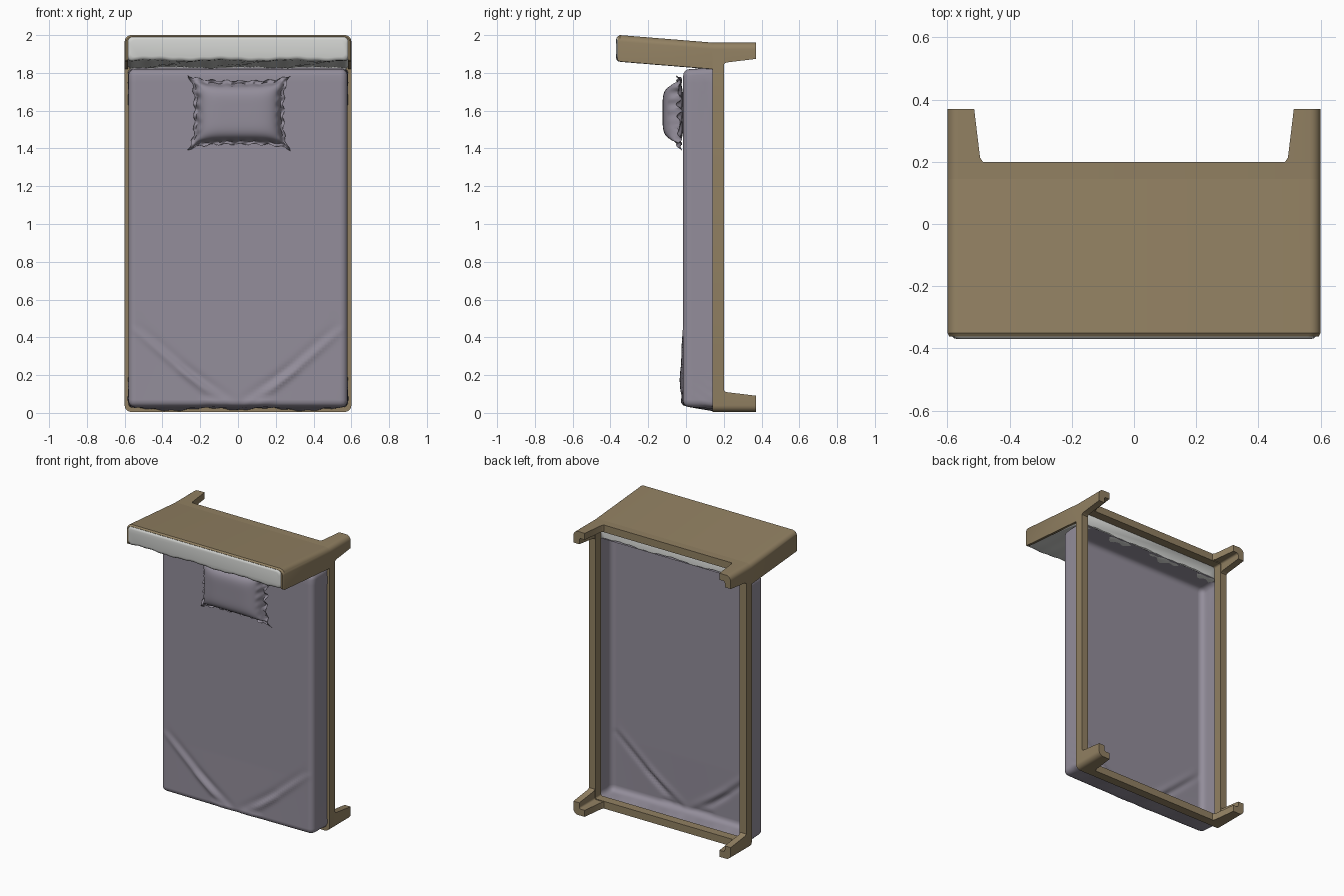
import bpy, bmesh, math
from mathutils import Vector

if "Cube" in bpy.data.objects:
    bpy.data.objects.remove(bpy.data.objects["Cube"])


def material(name, rgb):
    m = bpy.data.materials.new(name)
    m.diffuse_color = (*rgb, 1)
    m.use_nodes = True
    m.node_tree.nodes["Principled BSDF"].inputs["Base Color"].default_value = m.diffuse_color
    return m


WOOD = material("brown_wood", (0.285, 0.217, 0.122))
SHEET = material("mauve_sheet", (0.292, 0.268, 0.325))
PAD = material("pale_grey_padding", (0.66, 0.67, 0.65))


def finish(name, bm, mat, angle=35, recalc=True):
    if recalc:
        bmesh.ops.recalc_face_normals(bm, faces=bm.faces)
    me = bpy.data.meshes.new(name)
    bm.to_mesh(me)
    bm.free()
    me.materials.append(mat)
    me.shade_smooth()
    me.set_sharp_from_angle(angle=math.radians(angle))
    ob = bpy.data.objects.new(name, me)
    bpy.context.collection.objects.link(ob)
    return ob


def loft(name, rings, mat, cyclic=False, angle=35):
    """Bridge closed rings of points; cap the ends unless cyclic."""
    bm = bmesh.new()
    vs = [[bm.verts.new(p) for p in r] for r in rings]
    n = len(vs[0])
    pairs = list(zip(vs, vs[1:])) + ([(vs[-1], vs[0])] if cyclic else [])
    for a, b in pairs:
        for i in range(n):
            j = (i + 1) % n
            bm.faces.new((a[i], a[j], b[j], b[i]))
    if not cyclic:
        bm.faces.new(vs[0])
        bm.faces.new(vs[-1])
    return finish(name, bm, mat, angle)


def arc(cx, cz, r, a0, a1, n=6):
    return [(cx + r * math.cos(math.radians(a0 + (a1 - a0) * i / n)),
             cz + r * math.sin(math.radians(a0 + (a1 - a0) * i / n))) for i in range(n + 1)]


def rrect(y, hx, z0, z1, r, steps=1):
    """Rounded rectangle in xz at depth y, long sides split into steps."""
    p = (arc(hx - r, z1 - r, r, 0, 90) + arc(-hx + r, z1 - r, r, 90, 180)
         + arc(-hx + r, z0 + r, r, 180, 270))
    w = hx - r
    p += [(-w + 2 * w * i / steps, z0) for i in range(1, steps)]
    p += arc(w, z0 + r, r, 270, 360)
    return [(x, y, z) for x, z in p]


# bed frame: rounded ring of rails
loft("frame_rails", [rrect(0.14, 0.60, 0.005, 1.96, 0.035), rrect(0.20, 0.60, 0.005, 1.96, 0.035),
                     rrect(0.20, 0.55, 0.055, 1.91, 0.012), rrect(0.14, 0.55, 0.055, 1.91, 0.012)],
     WOOD, cyclic=True)


# legs: tapered L-shaped corners with a small flare at the rail
def leg(name, sx, z0, sz):
    rings = []
    for y, L in ((0.195, 0.118), (0.203, 0.112), (0.213, 0.105), (0.37, 0.086)):
        t, r = 0.045, 0.035
        p = [(L, 0)] + arc(r, r, r, 270, 180) + [(0, L), (t, L)] + arc(t + .012, t + .012, .012, 180, 270, 3) + [(L, t)]
        rings.append([(sx * (0.6 - u), y, z0 + sz * v) for u, v in p])
    loft(name, rings, WOOD)


for side, sx in (("left", -1), ("right", 1)):
    leg(side + "_foot_leg", sx, 0.005, 1)
    leg(side + "_head_leg", sx, 1.96, -1)


# headboard shell: U-shaped channel, open below
def channel(y, z0, z1, t, hx=0.6, r=0.035):
    ri = r - t
    p = ([(hx, z0)] + arc(hx - r, z1 - r, r, 0, 90) + arc(-hx + r, z1 - r, r, 90, 180) + [(-hx, z0), (-hx + t, z0)]
         + arc(-hx + r, z1 - r, ri, 180, 90) + arc(hx - r, z1 - r, ri, 90, 0) + [(hx - t, z0)])
    return [(x, y, z) for x, z in p]


loft("headboard_shell", [channel(-0.362, 1.868, 1.992, 0.012, 0.594), channel(-0.35, 1.86, 2.0, 0.018),
                         channel(0.145, 1.82, 1.96, 0.018)], WOOD)

# headboard cushion: padded block with a gently wavy lower edge
rings = []
for y, ins in ((-0.37, 0.02), (-0.367, 0.008), (-0.358, 0.002), (-0.34, 0), (-0.25, 0), (-0.15, 0), (-0.05, 0),
               (0.05, 0), (0.12, 0), (0.138, 0.01)):
    z0 = 1.86 - 0.04 * (y + 0.35) / 0.49
    ring = rrect(y, 0.588 - ins, z0 + ins, z0 + 0.134 - ins, 0.025, 60)
    rings.append([(x, yy, z + (0.004 * math.sin(x * 17 + y * 9) + 0.002 * math.sin(x * 61 + 1) + 0.004
                               if z < z0 + 0.03 else 0)) for x, yy, z in ring])
loft("headboard_cushion", rings, PAD, angle=60)

# mattress sheet: rounded cover, open at the back, with pulled folds at the foot
bm = bmesh.new()
bmesh.ops.create_cube(bm, size=1)
for v in bm.verts:
    v.co = Vector((v.co.x * 1.16, 0.0625 + v.co.y * 0.155, 0.925 + v.co.z * 1.79))
bmesh.ops.delete(bm, geom=[f for f in bm.faces if f.normal.y > 0.9], context='FACES_ONLY')
bmesh.ops.bevel(bm, geom=[e for e in bm.edges if not e.is_boundary], offset=0.035, segments=4,
                profile=0.5, affect='EDGES')


def cut(axis, pos):
    co, no = Vector((0, 0, 0)), Vector((0, 0, 0))
    co[axis], no[axis] = pos, 1
    bmesh.ops.bisect_plane(bm, geom=bm.verts[:] + bm.edges[:] + bm.faces[:], dist=1e-5, plane_co=co, plane_no=no)


for i in range(73):
    cut(0, -0.54 + 0.015 * i)
for i in range(28):
    cut(2, 0.07 + 0.015 * i)
for i in range(27):
    cut(2, 0.5 + 0.048 * i)
for y in (0.04, 0.06, 0.08, 0.1, 0.12):
    cut(1, y)
FOLDS = [((0.56, 0.45), (0.10, 0.05), 0.010), ((0.33, 0.24), (0.02, 0.03), 0.008), ((0.20, 0.07), (0.06, 0.04), 0.006)]


def fold(x, z):
    h = 0
    for a, b, amp in FOLDS:
        a, d = Vector(a), Vector(b) - Vector(a)
        q = Vector((abs(x), z)) - a
        t = q.dot(d) / d.dot(d)
        if 0 < t < 1:
            s = (q.x * d.y - q.y * d.x) / d.length
            h += amp * math.sin(math.pi * t) ** 0.6 * (math.exp(-(s / 0.016) ** 2)
                                                       - 0.5 * math.exp(-((s - 0.035) / 0.018) ** 2))
    return h


for v in bm.verts:
    x, y, z = v.co
    back = max(0, (y - 0.02) / 0.12)
    if y < 0.0:
        v.co.y -= fold(x, z) + 0.007 * max(0, 1 - z / 0.4) * (1 - (x / 0.6) ** 2)
    if z < 0.066:       # foot side flares and gathers toward the hem
        v.co.z -= 0.018 * back * (0.6 + 0.4 * math.sin(abs(x) * 16 - 4)) + 0.003 * math.sin(x * 70 + y * 30) * back
    if z > 1.78:        # head side bulges toward the hem
        v.co.z += 0.008 * back
    if abs(x) > 0.55:   # diagonal wrinkles near the corners
        near = math.exp(-((z - 0.03) / 0.13) ** 2) + math.exp(-((z - 1.82) / 0.15) ** 2)
        v.co.x += math.copysign(0.005 * near * back * math.sin(60 * z + 45 * y), x)
finish("mattress_sheet", bm, SHEET, 60, recalc=False)

# pillow: puffed centre with a ruffled flange and pulled corners
bm = bmesh.new()
NU, NV = 64, 48
for face in (1, -1):
    g = []
    for i in range(NU + 1):
        row = []
        for j in range(NV + 1):
            u, v = 2 * i / NU - 1, 2 * j / NV - 1
            e = max(abs(u), abs(v))
            wob = 0.005 * max(0, (e - 0.8) / 0.2)
            x = 0.005 + u * (0.237 + 0.036 * abs(v) ** 4) + wob * math.sin(v * 19)
            z = 1.59 + v * (0.168 + 0.030 * abs(u) ** 4) + wob * math.sin(u * 23 + 1)
            k = max(0, 1 - (abs(u) / 0.92) ** 5) * max(0, 1 - (abs(v) / 0.88) ** 5)
            ruffle = max(0, (e - 0.82) / 0.18) * (0.010 * math.sin(13 * u + 17 * v) + 0.007 * math.sin(29 * u - 23 * v))
            base = -0.036 + ruffle
            if face == 1:
                y = base - 0.088 * k ** 0.45
            else:
                y = base + (0.018 * k ** 0.5 if k > 0 else 0) + (0.003 if e < 1 else 0)
            row.append(bm.verts.new((x, y, z)))
        g.append(row)
    for i in range(NU):
        for j in range(NV):
            q = (g[i][j], g[i + 1][j], g[i + 1][j + 1], g[i][j + 1])
            bm.faces.new(q if face == 1 else q[::-1])
bmesh.ops.remove_doubles(bm, verts=bm.verts, dist=1e-5)
finish("pillow", bm, SHEET, 60)
